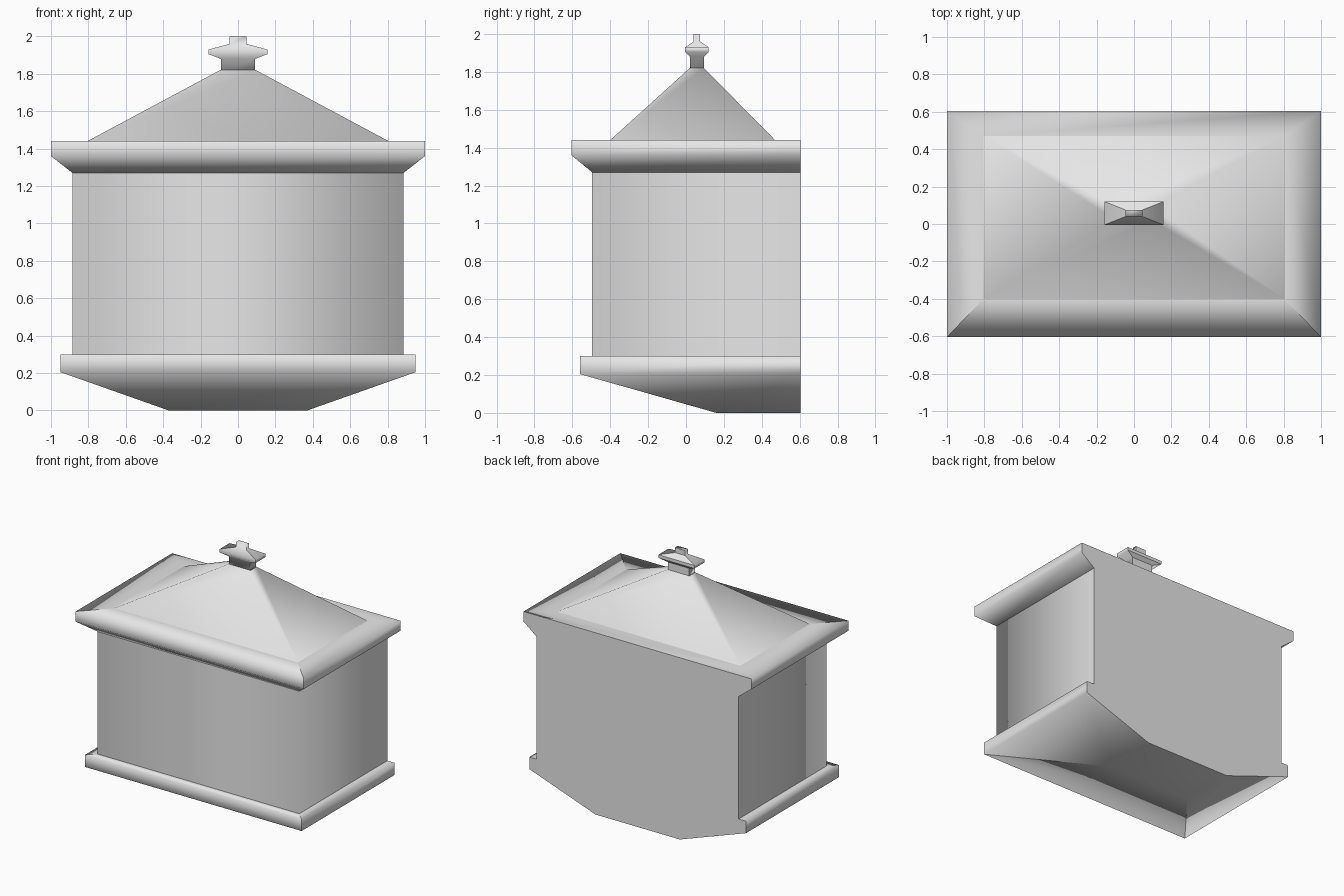
import bpy
import bmesh

cube = bpy.data.objects.get("Cube")
if cube:
    bpy.data.objects.remove(cube, do_unlink=True)

# One plain colour for the whole model
grey = bpy.data.materials.new("light_grey")
grey.use_nodes = True
grey.diffuse_color = (0.8, 0.8, 0.8, 1)
grey.node_tree.nodes["Principled BSDF"].inputs["Base Color"].default_value = (0.8, 0.8, 0.8, 1)

BACK = 0.605


def loft(name, rings, caps=True, sharp_corners=0):
    """Stack rectangles (half width, front y, back y, z); the first
    sharp_corners corners of each are hard, the rest are shaded smooth."""
    bm = bmesh.new()
    loops = []
    for hx, y0, y1, z in rings:
        corners = [(-hx, y0), (hx, y0), (hx, y1), (-hx, y1)]
        loops.append([bm.verts.new((x, y, z)) for x, y in corners])
    for low, high in zip(loops, loops[1:]):
        for i in range(4):
            j = (i + 1) % 4
            bm.faces.new((low[i], low[j], high[j], high[i]))
        for i in range(sharp_corners):
            bm.edges.get((low[i], high[i])).smooth = False
    if caps:
        bm.faces.new(loops[0][::-1])
        bm.faces.new(loops[-1])
    bm.normal_update()
    for face in bm.faces:
        face.smooth = True
    # Keep the outline of the flat wall side crisp
    for edge in bm.edges:
        flat = [f.normal.y > 0.99 for f in edge.link_faces]
        if any(flat) and not all(flat):
            edge.smooth = False
    mesh = bpy.data.meshes.new(name)
    bm.to_mesh(mesh)
    bm.free()
    mesh.materials.append(grey)
    obj = bpy.data.objects.new(name, mesh)
    bpy.context.collection.objects.link(obj)
    return obj


# Tapered base with a flat back
loft("base", [
    (0.37, 0.16, BACK, 0.0),
    (0.95, -0.56, BACK, 0.205),
    (0.95, -0.56, BACK, 0.3),
    (0.885, -0.5, BACK, 0.3),
], sharp_corners=2)

# Straight box body, open where it meets the base and the rim
loft("body", [
    (0.885, -0.495, BACK, 0.3),
    (0.885, -0.495, BACK, 1.27),
], caps=False)

# Flared rim with a flat ledge around the roof
loft("rim", [
    (0.885, -0.495, BACK, 1.27),
    (1.0, -BACK, BACK, 1.36),
    (1.0, -BACK, BACK, 1.44),
    (0.805, -0.4, 0.47, 1.44),
], sharp_corners=2)

# Hipped roof
loft("roof", [
    (0.805, -0.4, 0.47, 1.44),
    (0.095, 0.02, 0.095, 1.82),
], caps=False)

# Finial on the roof
loft("finial", [
    (0.092, 0.02, 0.095, 1.82),
    (0.092, 0.02, 0.095, 1.88),
    (0.158, -0.005, 0.12, 1.905),
    (0.158, -0.005, 0.12, 1.93),
    (0.045, 0.04, 0.075, 1.96),
    (0.045, 0.04, 0.075, 2.0),
], sharp_corners=4)
